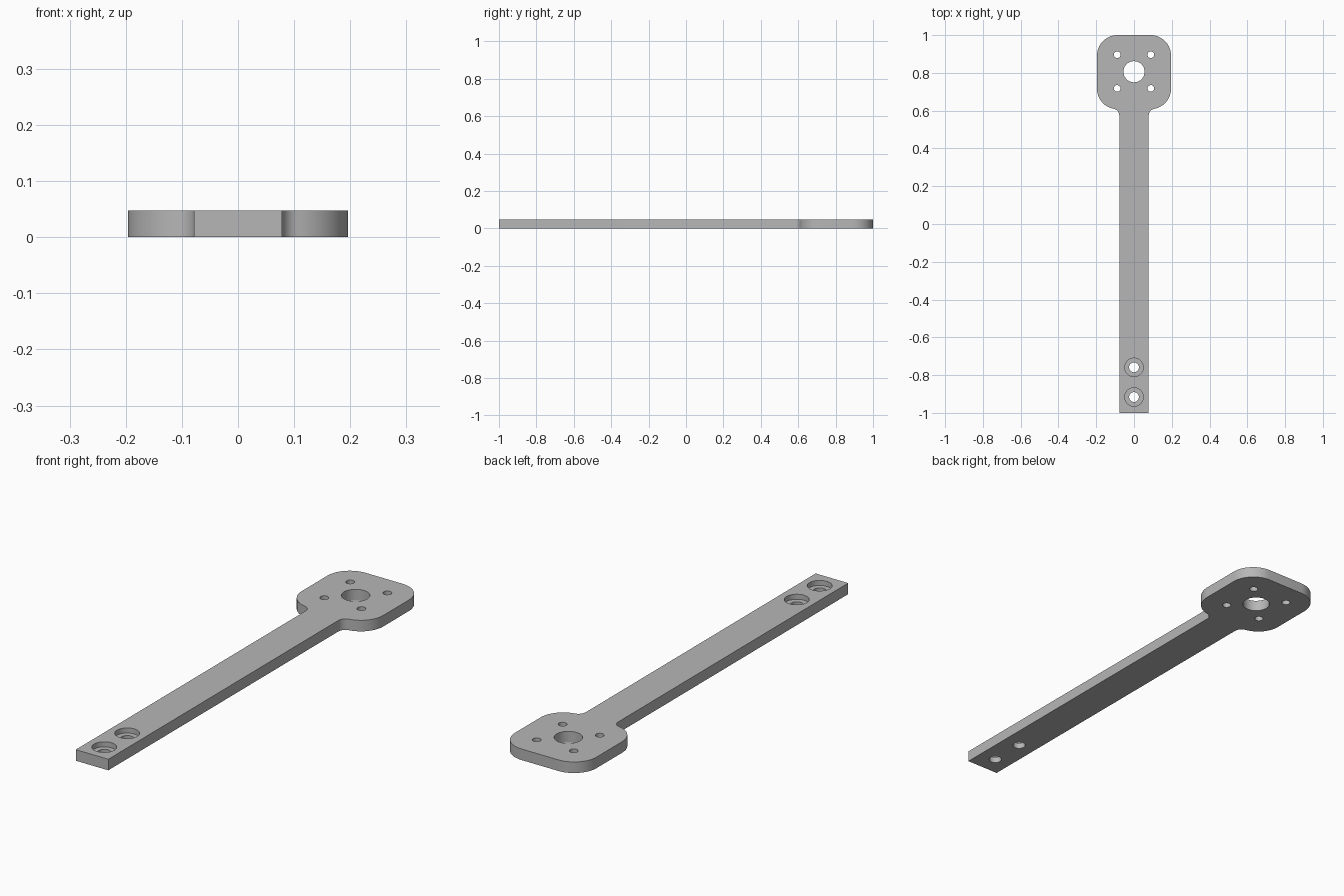
import bpy, bmesh
from math import sin, cos, pi, sqrt, atan2

old = bpy.data.objects.get("Cube")
if old:
    bpy.data.objects.remove(old, do_unlink=True)

THICK = 0.048
HEAD, STEM = 0.196, 0.078      # half widths
CORNER, FILLET = 0.108, 0.035  # radii
HEAD_Y = 1 - HEAD

grey = bpy.data.materials.new("plain grey")
grey.use_nodes = True
colour = (0.47, 0.47, 0.47, 1)
grey.diffuse_color = colour
grey.node_tree.nodes["Principled BSDF"].inputs["Base Color"].default_value = colour


def arc(cx, cy, r, a0, a1, n=14):
    steps = [a0 + (a1 - a0) * i / n for i in range(n + 1)]
    return [(cx + r * cos(a), cy + r * sin(a)) for a in steps]


def prism(name, outline, z0, z1):
    """Extrude a flat outline between two heights."""
    bm = bmesh.new()
    face = bm.faces.new([bm.verts.new((x, y, z0)) for x, y in outline])
    top = bmesh.ops.extrude_face_region(bm, geom=[face])["geom"]
    for v in top:
        if isinstance(v, bmesh.types.BMVert):
            v.co.z = z1
    bmesh.ops.recalc_face_normals(bm, faces=bm.faces)
    mesh = bpy.data.meshes.new(name)
    bm.to_mesh(mesh)
    bm.free()
    mesh.materials.append(grey)
    obj = bpy.data.objects.new(name, mesh)
    bpy.context.collection.objects.link(obj)
    return obj


# Right half of the outline: stem, tangent neck fillet, rounded head corners
cx = HEAD - CORNER
low_y, high_y = HEAD_Y - cx, HEAD_Y + cx
fx = STEM + FILLET
fy = low_y - sqrt((CORNER + FILLET) ** 2 - (fx - cx) ** 2)
meet = atan2(low_y - fy, cx - fx)
half = [(STEM, -1)]
half += arc(fx, fy, FILLET, pi, meet)
half += arc(cx, low_y, CORNER, meet - pi, 0)[1:]
half += arc(cx, high_y, CORNER, 0, pi / 2)
plate = prism("motor_arm", half + [(-x, y) for x, y in reversed(half)], 0, THICK)

# Holes: x, y, radius, floor height
holes = [(0, 0.806, 0.056, -0.1)]
holes += [(sx * 0.089, 0.807 + sy * 0.089, 0.0175, -0.1)
          for sx in (-1, 1) for sy in (-1, 1)]
for y in (-0.759, -0.916):
    holes += [(0, y, 0.049, 0.026), (0, y, 0.026, -0.1)]

# Cut each hole in turn
bpy.context.view_layer.objects.active = plate
plate.select_set(True)
for x, y, r, floor in holes:
    cutter = prism("hole_cutter", arc(x, y, r, 0, 2 * pi, 40)[:-1], floor, 0.1)
    cutter.hide_render = True
    mod = plate.modifiers.new("hole", 'BOOLEAN')
    mod.operation = 'DIFFERENCE'
    mod.solver = 'EXACT'
    mod.object = cutter
    bpy.ops.object.modifier_apply(modifier=mod.name)
    bpy.data.objects.remove(cutter, do_unlink=True)

bpy.ops.object.shade_smooth_by_angle()
